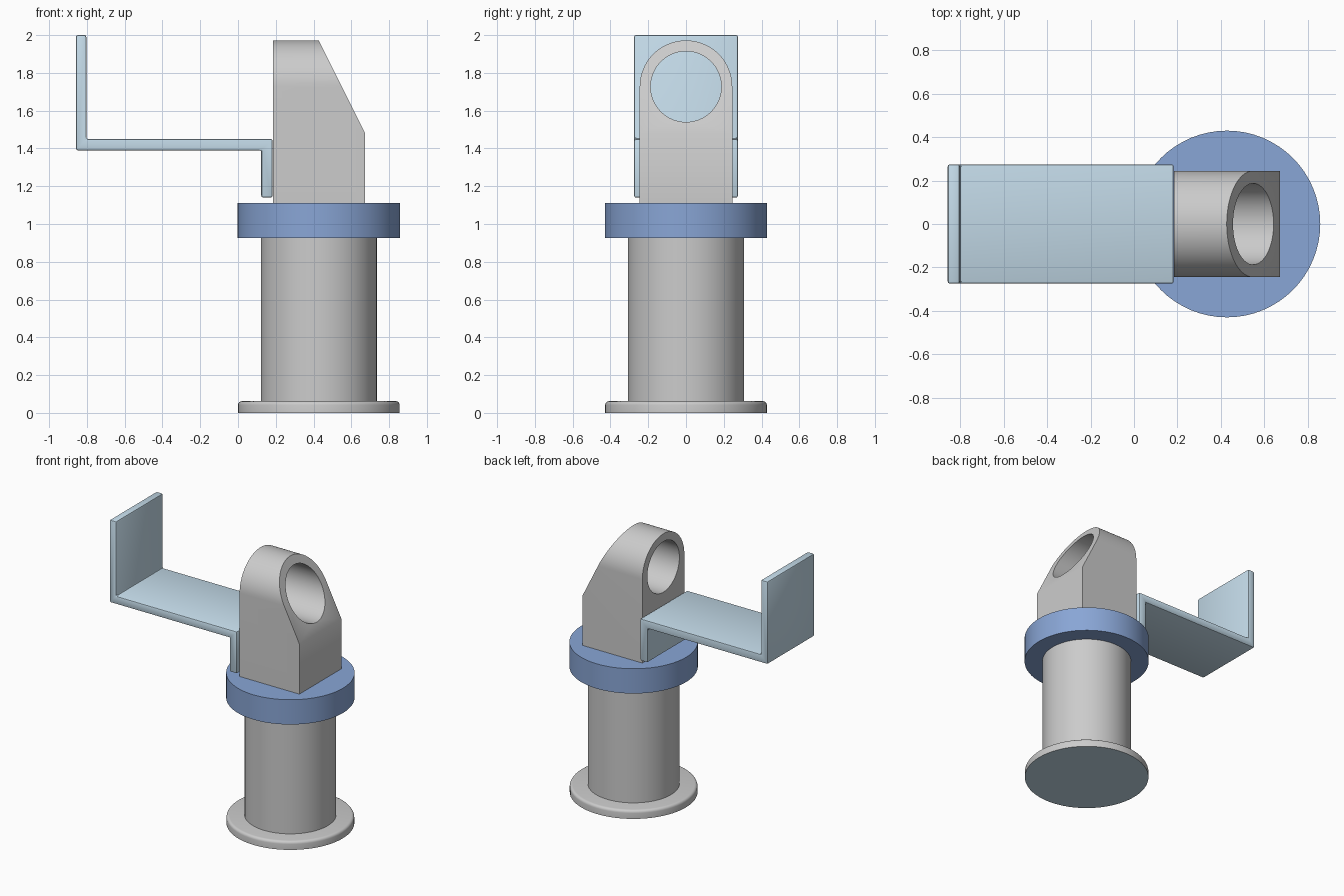
import bpy, bmesh
from math import sin, cos, pi, radians
from mathutils import Vector

if "Cube" in bpy.data.objects:
    bpy.data.objects.remove(bpy.data.objects["Cube"])

AXIS = 0.428  # x of the post centre line


def material(name, rgb):
    m = bpy.data.materials.new(name)
    m.diffuse_color = (*rgb, 1)
    m.use_nodes = True
    m.node_tree.nodes["Principled BSDF"].inputs["Base Color"].default_value = m.diffuse_color
    return m


def finish(bm, name, mat=None):
    bmesh.ops.recalc_face_normals(bm, faces=bm.faces)
    me = bpy.data.meshes.new(name)
    bm.to_mesh(me)
    bm.free()
    ob = bpy.data.objects.new(name, me)
    bpy.context.collection.objects.link(ob)
    if mat:
        me.materials.append(mat)
    return ob


def prism(name, points, direction, mat=None, cut=None):
    """Extrude a flat outline; optionally slice it with a plane (point, normal)."""
    bm = bmesh.new()
    face = bm.faces.new([bm.verts.new(p) for p in points])
    new = bmesh.ops.extrude_face_region(bm, geom=[face])["geom"]
    bmesh.ops.translate(bm, vec=direction,
                        verts=[v for v in new if isinstance(v, bmesh.types.BMVert)])
    if cut:
        sliced = bmesh.ops.bisect_plane(bm, geom=bm.verts[:] + bm.edges[:] + bm.faces[:],
                                        plane_co=cut[0], plane_no=cut[1], clear_outer=True)
        edges = [e for e in sliced["geom_cut"] if isinstance(e, bmesh.types.BMEdge)]
        bmesh.ops.edgeloop_fill(bm, edges=edges)
    return finish(bm, name, mat)


def lathe(name, profile, mat=None, steps=64):
    """Closed round part from (radius, z) rings, capped at both ends."""
    bm = bmesh.new()
    rings = [[bm.verts.new((AXIS + r * cos(2 * pi * i / steps), r * sin(2 * pi * i / steps), z))
              for i in range(steps)] for r, z in profile]
    for a, b in zip(rings, rings[1:]):
        for i in range(steps):
            j = (i + 1) % steps
            bm.faces.new((a[i], a[j], b[j], b[i]))
    bm.faces.new(rings[0][::-1])
    bm.faces.new(rings[-1])
    return finish(bm, name, mat)


def apply_modifier(ob, mod):
    bpy.context.view_layer.objects.active = ob
    bpy.ops.object.modifier_apply(modifier=mod.name)


light_blue = material("light_blue", (0.56, 0.72, 0.83))
dark_blue = material("dark_blue", (0.25, 0.38, 0.67))

# Base flange with a rounded top edge and a light blue underside
rim = [(0.408 + 0.02 * cos(t * pi / 8), 0.042 + 0.02 * sin(t * pi / 8)) for t in range(5)]
flange = lathe("base_flange", [(0.428, 0)] + rim)
flange.data.materials.append(material("grey", (0.8, 0.8, 0.8)))
flange.data.materials.append(light_blue)
for p in flange.data.polygons:
    if p.normal.z < -0.9:
        p.material_index = 1

# Post and collar
post = lathe("post", [(0.307, 0.062), (0.307, 0.93)])
collar = lathe("collar", [(0.43, 0.927), (0.43, 1.11)], dark_blue)

# Eye block: arched outline, sloped front, round through hole
X0, X1, EYE_Z, R = 0.185, 0.673, 1.727, 0.245
arch = [(X0, R * cos(pi * i / 40), EYE_Z + R * sin(pi * i / 40)) for i in range(41)]
outline = [(X0, -R, 1.11), (X0, R, 1.11)] + arch
eye = prism("eye_block", outline, (X1 - X0, 0, 0),
            cut=(Vector((X1, 0, 1.48)), Vector((2, 0, 1)).normalized()))
hole = [(0, 0.187 * cos(2 * pi * i / 64), EYE_Z + 0.187 * sin(2 * pi * i / 64))
        for i in range(64)]
cutter = prism("hole_cutter", hole, (1, 0, 0))
cutter.hide_render = True
mod = eye.modifiers.new("hole", "BOOLEAN")
mod.operation, mod.object, mod.solver = "DIFFERENCE", cutter, "EXACT"
apply_modifier(eye, mod)
bpy.data.objects.remove(cutter)

# Bent bracket plate
side = [(-0.858, 2.0), (-0.858, 1.39), (0.123, 1.39), (0.123, 1.14),
        (0.183, 1.14), (0.183, 1.45), (-0.803, 1.45), (-0.803, 2.0)]
bracket = prism("bracket", [(x, -0.275, z) for x, z in side], (0, 0.55, 0), light_blue)
bev = bracket.modifiers.new("soft_edges", "BEVEL")
bev.width, bev.segments = 0.01, 2
apply_modifier(bracket, bev)

# Smooth shading with crisp edges
bpy.ops.object.select_all(action="DESELECT")
for ob in (flange, post, collar, eye, bracket):
    ob.select_set(True)
bpy.context.view_layer.objects.active = eye
bpy.ops.object.shade_smooth_by_angle(angle=radians(30))
